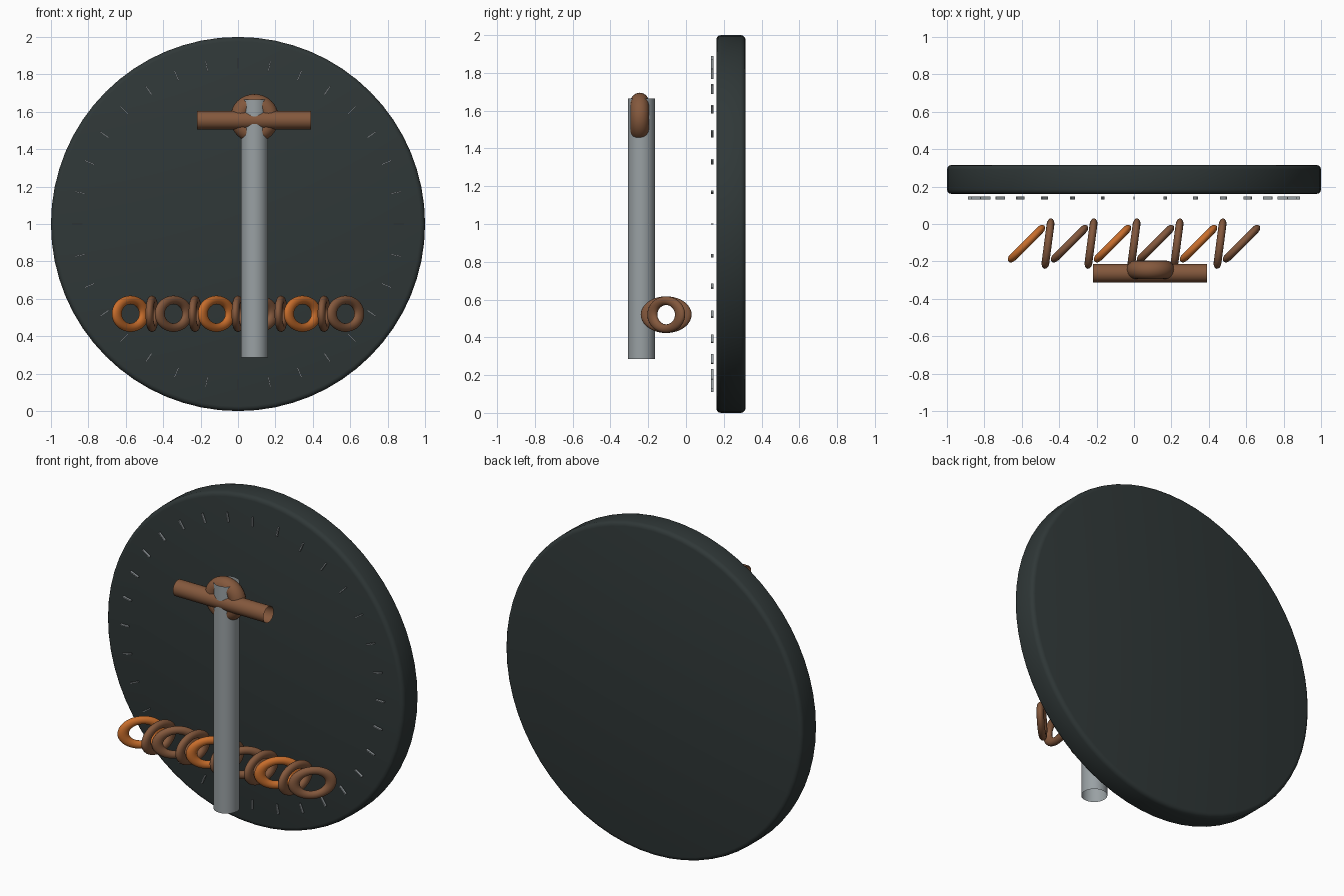
import bpy, math

if "Cube" in bpy.data.objects:
    bpy.data.objects.remove(bpy.data.objects["Cube"])

def material(name, rgb):
    m = bpy.data.materials.new(name)
    m.diffuse_color = (*rgb, 1)
    m.use_nodes = True
    m.node_tree.nodes["Principled BSDF"].inputs["Base Color"].default_value = m.diffuse_color
    return m

SLATE = material("dark slate", (0.029, 0.039, 0.039))
STEEL = material("steel grey", (0.32, 0.355, 0.37))
BROWN = material("brown", (0.23, 0.098, 0.046))
ORANGE = material("copper orange", (0.58, 0.155, 0.025))

def finish(name, mat, smooth=True):
    ob = bpy.context.object
    ob.name = name
    ob.data.materials.append(mat)
    if smooth:
        bpy.ops.object.shade_smooth_by_angle(angle=math.radians(40))
    return ob

def tube(name, mat, radius, length, loc, rot=(0, 0, 0)):
    # Open-ended pipe
    bpy.ops.mesh.primitive_cylinder_add(vertices=32, radius=radius, depth=length,
                                        end_fill_type='NOTHING', location=loc, rotation=rot)
    return finish(name, mat)

def ring(name, mat, major, minor, loc, rot, scale=(1, 1, 1)):
    bpy.ops.mesh.primitive_torus_add(major_segments=40, minor_segments=16, major_radius=major,
                                     minor_radius=minor, location=loc, rotation=rot)
    bpy.context.object.scale = scale
    return finish(name, mat)

# Round backing disc with softened rim
bpy.ops.mesh.primitive_cylinder_add(vertices=64, radius=1, depth=0.155,
                                    location=(0, 0.238, 1), rotation=(math.pi / 2, 0, 0))
disc = bpy.context.object
bev = disc.modifiers.new("rim", 'BEVEL')
bev.width, bev.segments = 0.025, 3
bev.limit_method = 'ANGLE'
bpy.ops.object.modifier_apply(modifier="rim")
finish("backing_disc", SLATE)

# Radial tick marks floating in front of the disc
for i in range(32):
    a = i * math.tau / 32
    bpy.ops.mesh.primitive_cube_add(size=1, rotation=(0, a, 0),
                                    location=(0.86 * math.sin(a), 0.139, 1 + 0.86 * math.cos(a)))
    bpy.context.object.scale = (0.007, 0.014, 0.057)
    finish("tick_mark", STEEL, smooth=False)

# Upright post, cross handle and collar
tube("post", STEEL, 0.072, 1.38, (0.088, -0.236, 0.975))
tube("cross_handle", BROWN, 0.049, 0.61, (0.085, -0.263, 1.555), (0, math.pi / 2, 0))
ring("collar", BROWN, 0.08, 0.05, (0.088, -0.245, 1.565), (math.pi / 2, 0, 0))

# Chain of oval links, alternating in turn
for i in range(11):
    turn = math.radians(82.5 if i % 2 else 45)
    ring("chain_link", ORANGE if i % 4 == 0 else BROWN, 0.074, 0.023,
         (-0.575 + 0.115 * i, -0.105, 0.52), (math.pi / 2, 0, turn), (1.4, 1, 0.9))
